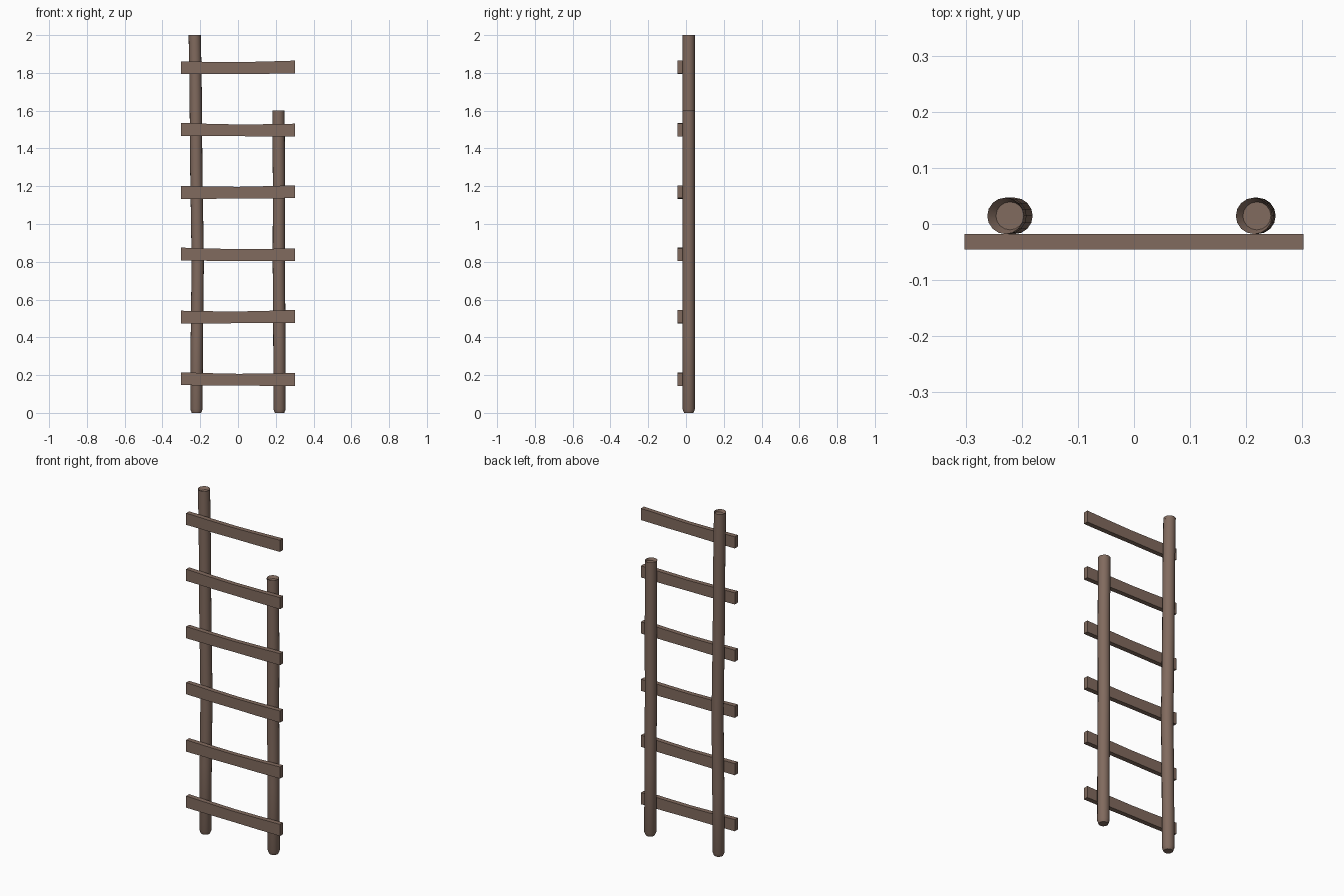
import bpy, bmesh, math

if "Cube" in bpy.data.objects:
    bpy.data.objects.remove(bpy.data.objects["Cube"])

wood = bpy.data.materials.new("weathered_wood")
wood.diffuse_color = (0.22, 0.145, 0.112, 1)
wood.use_nodes = True
wood.node_tree.nodes["Principled BSDF"].inputs["Base Color"].default_value = wood.diffuse_color


def finish(bm, name, smooth):
    bmesh.ops.recalc_face_normals(bm, faces=bm.faces)
    mesh = bpy.data.meshes.new(name)
    bm.to_mesh(mesh)
    bm.free()
    mesh.materials.append(wood)
    ob = bpy.data.objects.new(name, mesh)
    bpy.context.collection.objects.link(ob)
    if smooth:
        bpy.ops.object.select_all(action='DESELECT')
        bpy.context.view_layer.objects.active = ob
        ob.select_set(True)
        bpy.ops.object.shade_smooth_by_angle(angle=math.radians(35))
    return ob


def pole(name, rings, sides=16, y=0.0145):
    """Loft round rings given as (x centre, z, radius), capped at both ends."""
    bm = bmesh.new()
    loops = []
    for x, z, r in rings:
        loops.append([bm.verts.new((x + r * math.cos(2 * math.pi * i / sides),
                                    y + r * math.sin(2 * math.pi * i / sides), z))
                      for i in range(sides)])
    for a, b in zip(loops, loops[1:]):
        for i in range(sides):
            j = (i + 1) % sides
            bm.faces.new((a[i], a[j], b[j], b[i]))
    bm.faces.new(loops[0][::-1])
    bm.faces.new(loops[-1])
    return finish(bm, name, True)


def rung(name, z, skew):
    """Plank with a slight sag and a narrower middle."""
    bm = bmesh.new()
    half, y0, y1 = 0.302, -0.045, -0.0175
    loops = []
    for t in (-1, -0.5, 0, 0.5, 1):
        h = 0.031 + 0.003 * abs(t)
        c = z - 0.003 * (1 - t * t) + skew * t
        loops.append([bm.verts.new((t * half, y, c + s * h))
                      for y, s in ((y0, -1), (y1, -1), (y1, 1), (y0, 1))])
    for a, b in zip(loops, loops[1:]):
        for i in range(4):
            j = (i + 1) % 4
            bm.faces.new((a[i], a[j], b[j], b[i]))
    bm.faces.new(loops[0])
    bm.faces.new(loops[-1])
    return finish(bm, name, False)


# Long and broken-off short pole: rounded foot, slightly dished top
R = 0.0325
pole("left_pole", [(-0.220, 0, 0.025), (-0.220, 0.02, R), (-0.218, 0.4, R),
                   (-0.213, 0.8, R), (-0.221, 1.3, R), (-0.224, 1.7, R),
                   (-0.229, 2.0, R), (-0.221, 1.985, 0.025)])
pole("right_pole", [(0.220, 0, 0.025), (0.220, 0.02, R), (0.219, 0.4, R),
                    (0.216, 0.8, R), (0.217, 1.2, R), (0.214, 1.6, R),
                    (0.219, 1.585, 0.025)])

# Six rungs nailed across the front
for k in range(6):
    rung("rung_%d" % (k + 1), 0.179 + 0.33 * k, 0.002 * (-1) ** (k + 1) if k < 5 else 0.002)
